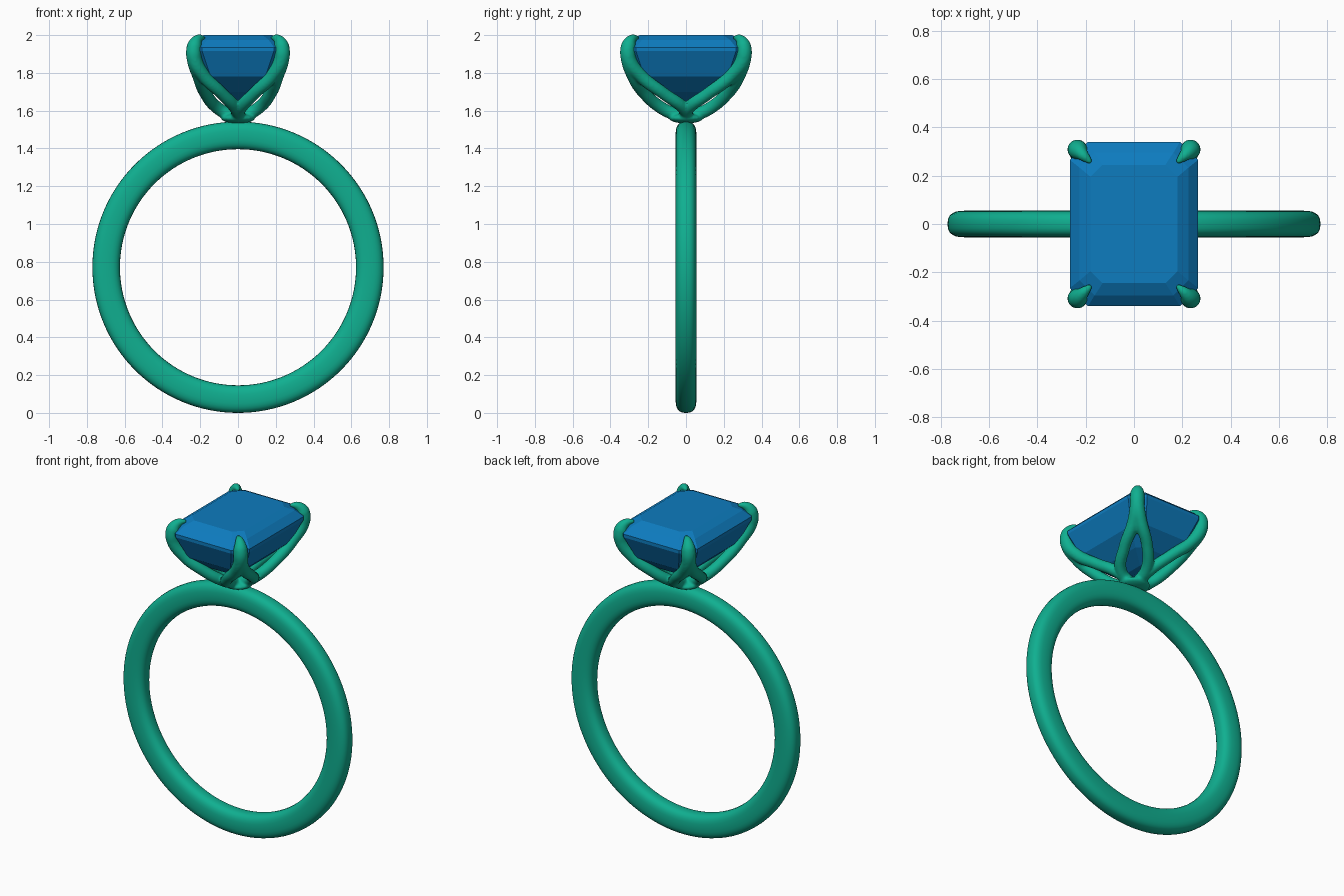
import bpy, bmesh
from math import sin, cos, tau, copysign

if "Cube" in bpy.data.objects:
    bpy.data.objects.remove(bpy.data.objects["Cube"])


def material(name, color):
    m = bpy.data.materials.new(name)
    m.diffuse_color = color
    m.use_nodes = True
    m.node_tree.nodes["Principled BSDF"].inputs["Base Color"].default_value = m.diffuse_color
    return m


metal = material("teal_metal", (0.005, 0.43, 0.28, 1))
blue = material("blue_gem", (0.004, 0.2, 0.52, 1))


def mesh_object(name, bm, mat, smooth):
    bmesh.ops.recalc_face_normals(bm, faces=bm.faces)
    me = bpy.data.meshes.new(name)
    bm.to_mesh(me)
    bm.free()
    me.materials.append(mat)
    me.polygons.foreach_set("use_smooth", [smooth] * len(me.polygons))
    ob = bpy.data.objects.new(name, me)
    bpy.context.collection.objects.link(ob)
    return ob


def bridge(bm, a, b):
    for i in range(len(a)):
        j = (i + 1) % len(a)
        bm.faces.new((a[i], a[j], b[j], b[i]))


# Band: rounded-rectangle section swept round the finger hole
bm = bmesh.new()
N, K = 128, 28
soft = lambda v: copysign(abs(v) ** 0.75, v)
rings = []
for i in range(N):
    a = tau * i / N
    ring = []
    for k in range(K):
        t = tau * k / K
        r = 0.698 + 0.073 * soft(cos(t))
        ring.append(bm.verts.new((r * cos(a), 0.055 * soft(sin(t)), 0.771 + r * sin(a))))
    rings.append(ring)
for i in range(N):
    bridge(bm, rings[i], rings[(i + 1) % N])
mesh_object("band", bm, metal, True)

# Emerald-cut gem: stacked octagons (half x, half y, corner cut, z)
bm = bmesh.new()
levels = [(0.02, 0.09, 0.012, 1.65), (0.115, 0.185, 0.035, 1.70), (0.205, 0.28, 0.06, 1.78),
          (0.265, 0.34, 0.075, 1.915), (0.265, 0.34, 0.075, 1.935),
          (0.225, 0.295, 0.062, 1.975), (0.18, 0.245, 0.05, 2.0)]
rings = []
for x, y, c, z in levels:
    pts = [(x, -y + c), (x, y - c), (x - c, y), (-x + c, y),
           (-x, y - c), (-x, -y + c), (-x + c, -y), (x - c, -y)]
    rings.append([bm.verts.new((px, py, z)) for px, py in pts])
for a, b in zip(rings, rings[1:]):
    bridge(bm, a, b)
bm.faces.new(rings[0])
bm.faces.new(rings[-1])
mesh_object("gem", bm, blue, False)

# Setting: every claw splits into two strands that meet the neighbouring claws
claw = [(0.232, 0.305, 1.88, 0.041), (0.230, 0.304, 1.945, 0.040),
        (0.212, 0.286, 1.978, 0.026), (0.178, 0.254, 1.988, 0.010)]
front_strand = [(0.0, 0.03, 1.568, 0.034), (0.012, 0.125, 1.612, 0.034),
                (0.09, 0.222, 1.695, 0.033), (0.182, 0.278, 1.785, 0.036)]
side_strand = [(0.03, 0.0, 1.568, 0.034), (0.105, 0.012, 1.612, 0.034),
               (0.172, 0.12, 1.692, 0.033), (0.207, 0.24, 1.785, 0.036)]
cu = bpy.data.curves.new("setting", "CURVE")
cu.dimensions = "3D"
cu.bevel_depth = 1.0
cu.bevel_resolution = 5
cu.use_fill_caps = True
cu.resolution_u = 10
for sx in (-1, 1):
    for sy in (-1, 1):
        for strand in (front_strand, side_strand):
            path = strand + claw
            sp = cu.splines.new("BEZIER")
            sp.bezier_points.add(len(path) - 1)
            for p, (x, y, z, r) in zip(sp.bezier_points, path):
                p.co = (sx * x, sy * y, z)
                p.radius = r
                p.handle_left_type = p.handle_right_type = "AUTO"
setting = bpy.data.objects.new("setting", cu)
bpy.context.collection.objects.link(setting)
bpy.context.view_layer.objects.active = setting
setting.select_set(True)
bpy.ops.object.convert(target="MESH")
setting = bpy.context.view_layer.objects.active

# Rounded foot where the strands meet the band
bm = bmesh.new()
bm.from_mesh(setting.data)
foot = bmesh.ops.create_uvsphere(bm, u_segments=24, v_segments=12, radius=1)["verts"]
bmesh.ops.scale(bm, vec=(0.09, 0.09, 0.028), verts=foot)
bmesh.ops.translate(bm, vec=(0, 0, 1.56), verts=foot)
bm.to_mesh(setting.data)
bm.free()
setting.name = "setting"
setting.data.materials.clear()
setting.data.materials.append(metal)

# Melt the strands into one cast piece
rm = setting.modifiers.new("merge", "REMESH")
rm.mode = "VOXEL"
rm.voxel_size = 0.007
rm.use_smooth_shade = True
sm = setting.modifiers.new("soften", "SMOOTH")
sm.factor = 0.5
sm.iterations = 6
